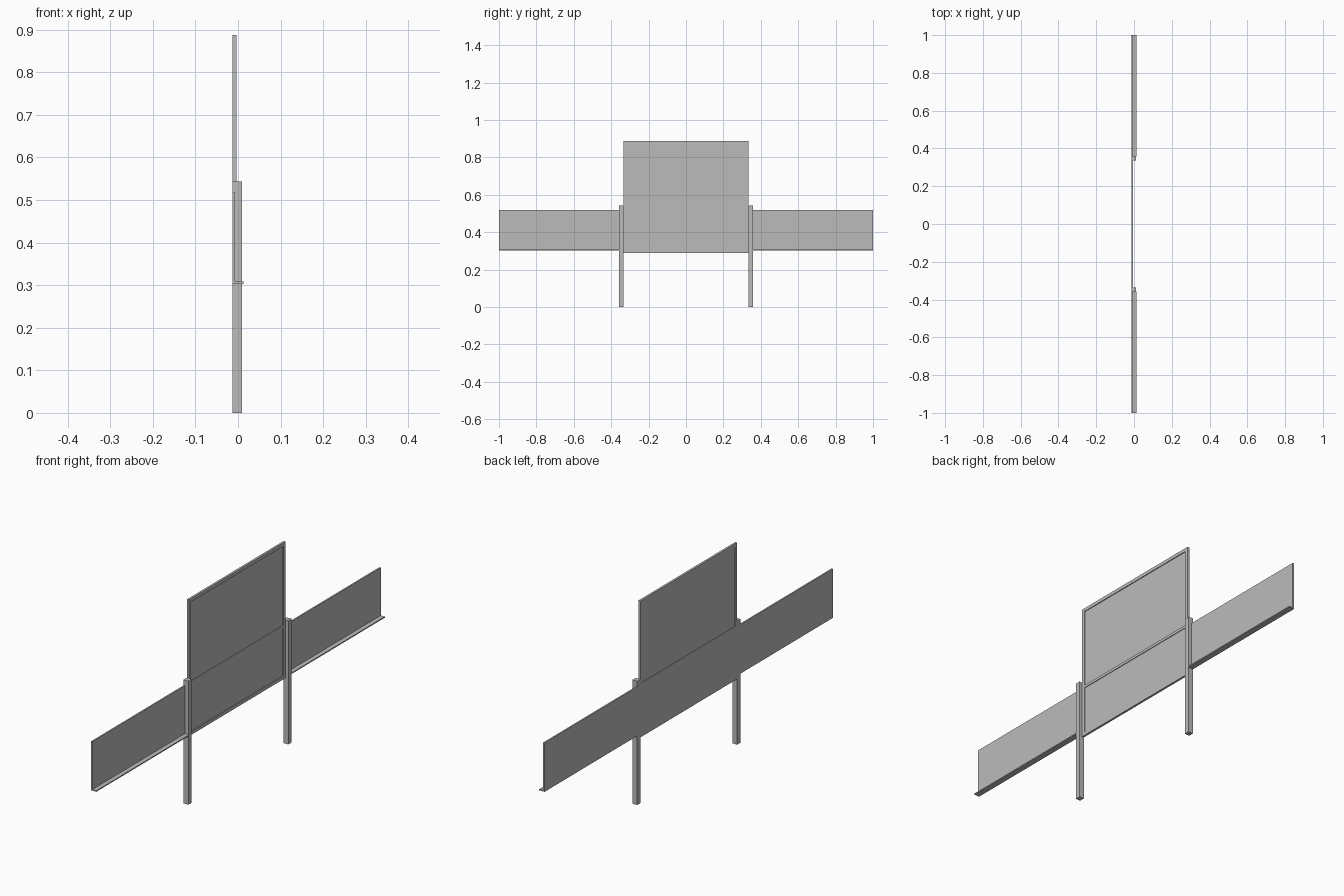
import bpy

if "Cube" in bpy.data.objects:
    bpy.data.objects.remove(bpy.data.objects["Cube"])

grey = bpy.data.materials.new("plain grey metal")
grey.diffuse_color = (0.5, 0.5, 0.5, 1)
grey.use_nodes = True
grey.node_tree.nodes["Principled BSDF"].inputs["Base Color"].default_value = grey.diffuse_color


def box(name, x, y, z):
    """Box spanning the (low, high) ranges on each axis."""
    bpy.ops.mesh.primitive_cube_add(
        size=1, location=[(r[0] + r[1]) / 2 for r in (x, y, z)])
    ob = bpy.context.object
    ob.name = name
    ob.scale = [r[1] - r[0] for r in (x, y, z)]
    bpy.ops.object.transform_apply(location=False, rotation=False, scale=True)
    ob.data.materials.append(grey)
    return ob


BACK = -0.0135          # common rear plane
FRAME = (BACK, -0.004)  # depth of the panel frame
W, LOW, TOP = 0.335, 0.288, 0.887
RAIL = 0.015

# Long horizontal board, running behind the posts
box("long_board", (BACK, -0.0068), (-1, 1), (0.303, 0.518))

# Central framed panel: thin sheet, rails and stiles
box("panel_sheet", (-0.0105, -0.0075), (-W + 0.01, W - 0.01), (0.51, TOP - 0.01))
for name, z in (("top_rail", (TOP - RAIL, TOP)),
                ("middle_rail", (0.512, 0.524)),
                ("bottom_rail", (LOW, LOW + RAIL))):
    box(name, FRAME, (-W + RAIL, W - RAIL), z)

# Parts repeated at both ends
for side, s in (("front", -1), ("back", 1)):
    def span(a, b):
        return tuple(sorted((s * a, s * b)))
    box(side + "_stile", FRAME, span(W - RAIL, W), (LOW, TOP))
    box(side + "_post", (BACK, 0.0095), span(W, 0.358), (0, 0.543))
    box(side + "_ledge", (BACK, 0.0125), span(0.358, 1), (0.303, 0.308))
